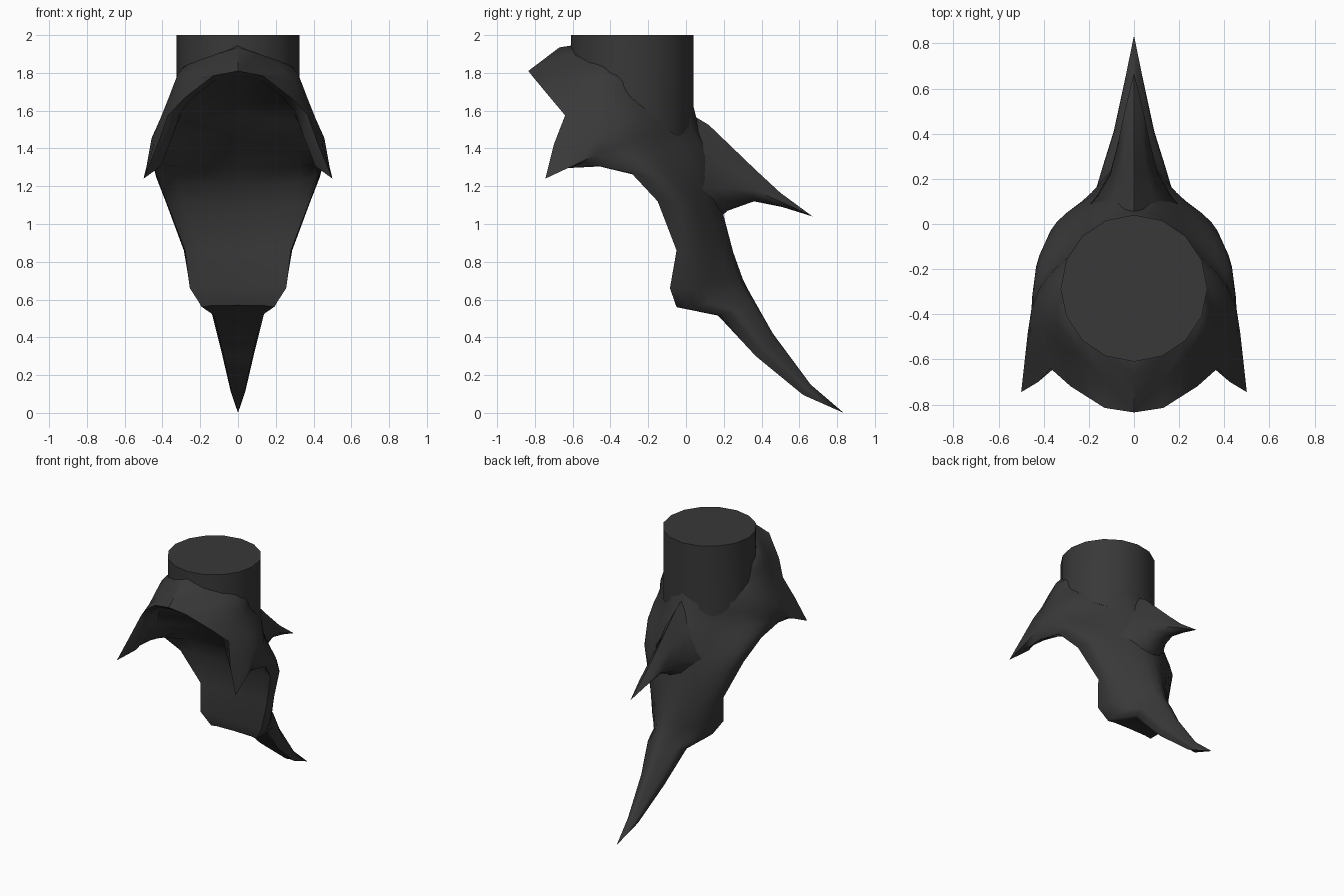
import bpy, bmesh, math
from mathutils import Vector as V

if "Cube" in bpy.data.objects:
    bpy.data.objects.remove(bpy.data.objects["Cube"])

# sections from tail tip to brow: rim (x,y,z), side (x,y,z), back ridge (y,z)
OUTER = [
    (0, .835, 0, 0, .835, 0, .835, 0),
    (.03, .62, .095, .04, .64, .12, .66, .15),
    (.075, .37, .30, .09, .41, .34, .46, .42),
    (.125, .17, .515, .14, .25, .54, .375, .57),
    (.19, -.05, .56, .19, .08, .57, .33, .65),
    (.255, -.085, .66, .24, .04, .66, .30, .71),
    (.28, -.05, .86, .28, .03, .86, .25, .85),
    (.38, -.15, 1.12, .37, -.03, 1.11, .20, 1.04),
    (.435, -.29, 1.27, .42, -.14, 1.24, .18, 1.16),
    (.44, -.48, 1.31, .44, -.24, 1.32, .17, 1.25),
    (.45, -.65, 1.295, .445, -.32, 1.37, .15, 1.34),
    (.50, -.745, 1.24, .445, -.36, 1.41, .12, 1.42),
    (.425, -.70, 1.42, .455, -.38, 1.46, .08, 1.49),
    (.37, -.64, 1.575, .41, -.38, 1.56, .06, 1.55),
    (.28, -.72, 1.67, .37, -.42, 1.66, .05, 1.58),
    (.13, -.815, 1.785, .34, -.46, 1.74, .045, 1.60),
    (0, -.835, 1.81, .32, -.46, 1.79, .04, 1.62),
    (0, -.67, 1.935, .29, -.44, 1.83, .035, 1.63)]
# centre line of the hollow front, one (y,z) per section
INNER = [(.835, 0), (.62, .10), (.37, .30), (.17, .515), (-.05, .57), (-.075, .66),
         (-.035, .86), (-.06, 1.09), (-.09, 1.2), (-.15, 1.3), (-.25, 1.41), (-.34, 1.5),
         (-.44, 1.58), (-.54, 1.65), (-.64, 1.70), (-.71, 1.735), (-.75, 1.75)]


def curve_points(pts, n):
    """Catmull-Rom through half a section, mirrored past the ridge"""
    ext = [pts[0] * 2 - pts[1]] + pts + [V((-pts[-2].x, pts[-2].y, pts[-2].z))]
    out = []
    for i in range(1, len(ext) - 2):
        a, b, c, d = ext[i - 1:i + 3]
        for k in range(n):
            t = k / n
            out.append(.5 * (2 * b + (c - a) * t + (2 * a - 5 * b + 4 * c - d) * t * t
                             + (3 * b - a - 3 * c + d) * t ** 3))
    return out + [pts[-1]]


def loft(name, rows, outer_only=99, skip=0, angle=60):
    """Skin half sections, then mirror across x"""
    bm = bmesh.new()
    g = [[bm.verts.new(p) for p in r] for r in rows]
    for i in range(len(g) - 1):
        for j in range(skip if i >= outer_only else 0, len(g[0]) - 1):
            bm.faces.new((g[i][j], g[i][j + 1], g[i + 1][j + 1], g[i + 1][j]))
    dup = bmesh.ops.duplicate(bm, geom=bm.verts[:] + bm.edges[:] + bm.faces[:])["geom"]
    for v in dup:
        if isinstance(v, bmesh.types.BMVert):
            v.co.x *= -1
    bmesh.ops.remove_doubles(bm, verts=bm.verts[:], dist=.0005)
    bmesh.ops.delete(bm, geom=[v for v in bm.verts if not v.link_faces], context='VERTS')
    bmesh.ops.recalc_face_normals(bm, faces=bm.faces[:])
    finish(name, bm, angle)


def finish(name, bm, angle):
    me = bpy.data.meshes.new(name)
    bm.to_mesh(me)
    bm.free()
    ob = bpy.data.objects.new(name, me)
    ob.data.materials.append(mat)
    bpy.context.collection.objects.link(ob)
    bpy.ops.object.select_all(action='DESELECT')
    ob.select_set(True)
    bpy.context.view_layer.objects.active = ob
    bpy.ops.object.shade_smooth_by_angle(angle=math.radians(angle))


mat = bpy.data.materials.new("dark_grey")
mat.diffuse_color = (.04, .04, .04, 1)
mat.use_nodes = True
mat.node_tree.nodes["Principled BSDF"].inputs["Base Color"].default_value = mat.diffuse_color

# hooded shell with side spikes and tail
rows = []
for k, o in enumerate(OUTER):
    rim, side, ridge = V(o[0:3]), V(o[3:6]), V((0, o[6], o[7]))
    back = side.lerp(ridge, .5)
    back.x = side.x * (.67 if k < 13 else .75)
    iy, iz = INNER[min(k, len(INNER) - 1)]
    centre = V((0, iy, iz))
    corner = rim.lerp(centre, .75)
    corner.x = rim.x * .75
    lip = rim.lerp(centre, .25)          # thick lip around the opening
    lip.x = rim.x * (.82 if k > 10 else .93)
    rows.append([centre, corner, lip] + curve_points([rim, side, back, ridge], 3))
# last row tucks the brow into the neck
rows.append([V((p.x * .8, -.285 + (p.y + .285) * .8, p.z + .012)) for p in rows[-1]])
loft("hooded_shell", rows, outer_only=len(OUTER) - 2, skip=3)

# rear spike: top edge (y,z), bottom edge (y,z), half width
SPIKE = [(-.04, 1.62, .04, .96, .25), (.12, 1.525, .14, 1.0, .16), (.24, 1.41, .22, 1.07, .105),
         (.37, 1.285, .36, 1.12, .07), (.50, 1.165, .51, 1.09, .04), (.67, 1.04, .67, 1.04, 0)]
loft("rear_spike", [[V((0, a, b)), V((w * .55, a * .7 + c * .3, b * .7 + d * .3)),
                     V((w, a * .35 + c * .65, b * .35 + d * .65)),
                     V((w * .6, a * .12 + c * .88, b * .12 + d * .88)), V((0, c, d))]
                    for a, b, c, d, w in SPIKE])

# neck stump, its hidden lower end slanted to stay inside the shell
bm = bmesh.new()
bmesh.ops.create_cone(bm, cap_ends=True, segments=16, radius1=.325, radius2=.325, depth=.5)
for v in bm.verts:
    v.co.y -= .285
    v.co.z = 2 if v.co.z > 0 else 1.42 - .55 * (v.co.y - .04)
finish("neck", bm, 40)
